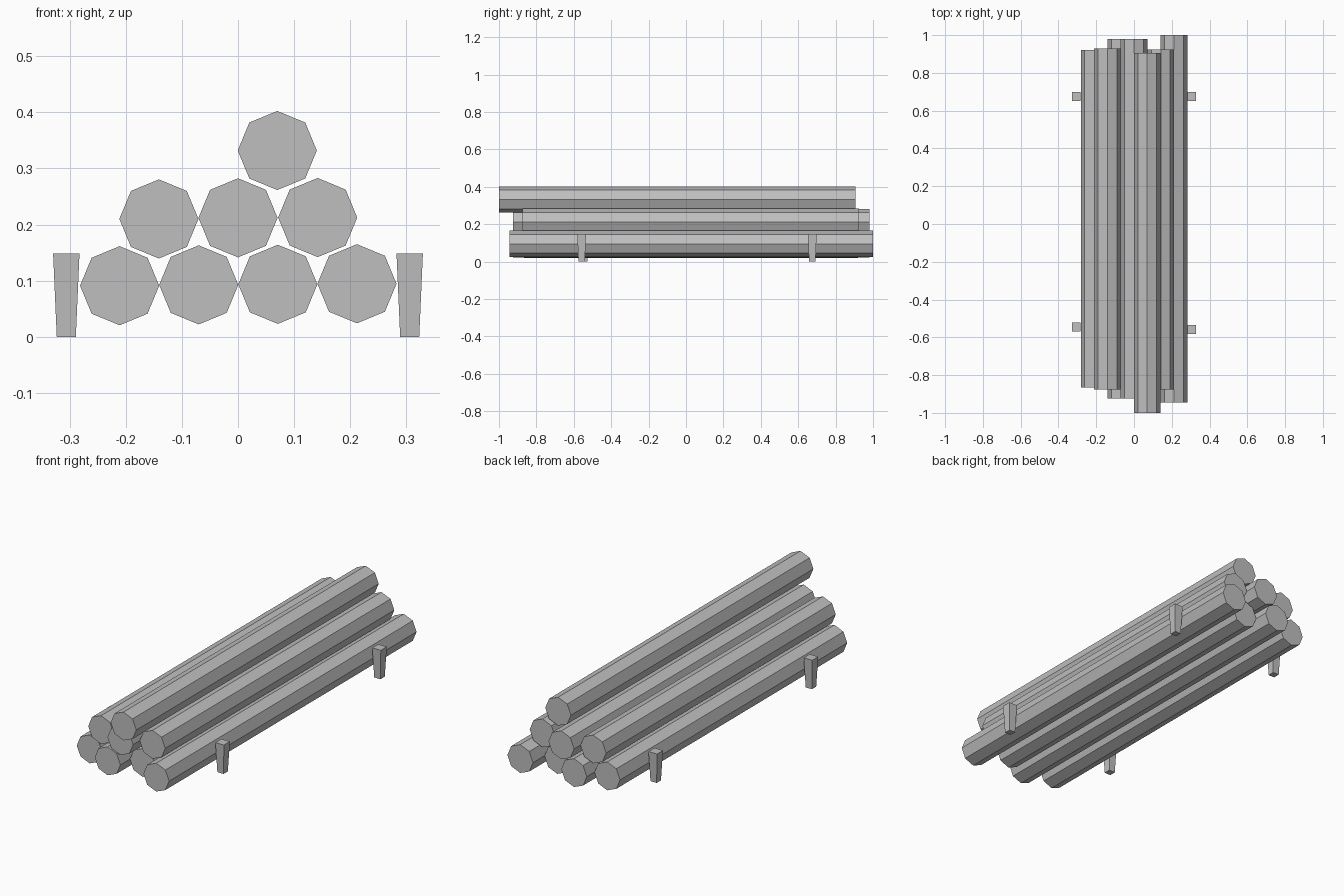
import bpy
import bmesh
import math

cube = bpy.data.objects.get("Cube")
if cube:
    bpy.data.objects.remove(cube, do_unlink=True)

grey = bpy.data.materials.new("plain grey")
grey.use_nodes = True
colour = (0.52, 0.52, 0.52, 1)
grey.diffuse_color = colour
grey.node_tree.nodes["Principled BSDF"].inputs["Base Color"].default_value = colour

LOG_RADIUS = 0.0705


def prism(name, rings):
    """Solid from two matching rings of corner points."""
    bm = bmesh.new()
    a, b = [[bm.verts.new(p) for p in ring] for ring in rings]
    n = len(a)
    bm.faces.new(a)
    bm.faces.new(b[::-1])
    for i in range(n):
        j = (i + 1) % n
        bm.faces.new((a[j], a[i], b[i], b[j]))
    bmesh.ops.recalc_face_normals(bm, faces=bm.faces)
    mesh = bpy.data.meshes.new(name)
    bm.to_mesh(mesh)
    bm.free()
    mesh.materials.append(grey)
    obj = bpy.data.objects.new(name, mesh)
    bpy.context.collection.objects.link(obj)


def log(name, x, z, front, back):
    angles = [math.tau * i / 8 for i in range(8)]
    prism(name, [[(x + LOG_RADIUS * math.cos(t), y, z + LOG_RADIUS * math.sin(t))
                  for t in angles] for y in (front, back)])


def stake(name, x, y):
    def square(cx, half, z):
        return [(cx + sx * half, y + sy * half, z)
                for sx, sy in ((-1, -1), (1, -1), (1, 1), (-1, 1))]
    prism(name, [square(x, 0.017, 0), square(x, 0.0235, 0.148)])


# Stacked eight-sided logs: centre x, centre z, front end, back end
rows = {
    "bottom_log": [(-0.211, 0.091, -0.865, 0.92), (-0.07, 0.0925, -0.925, 0.98),
                   (0.071, 0.0935, -0.85, 0.91), (0.212, 0.0945, -0.945, 1.0)],
    "middle_log": [(-0.141, 0.21, -0.875, 0.93), (0, 0.212, -0.925, 0.98),
                   (0.142, 0.2125, -0.875, 0.925)],
    "top_log": [(0.07, 0.332, -1.0, 0.905)],
}
for row, logs in rows.items():
    for i, spec in enumerate(logs, 1):
        log(f"{row}_{i}", *spec)

# Tapered stakes holding the pile in from both sides
for side, x, front_y in (("right", -0.306, -0.545), ("left", 0.306, -0.558)):
    stake(f"front_{side}_stake", x, front_y)
    stake(f"back_{side}_stake", x, 0.675)
